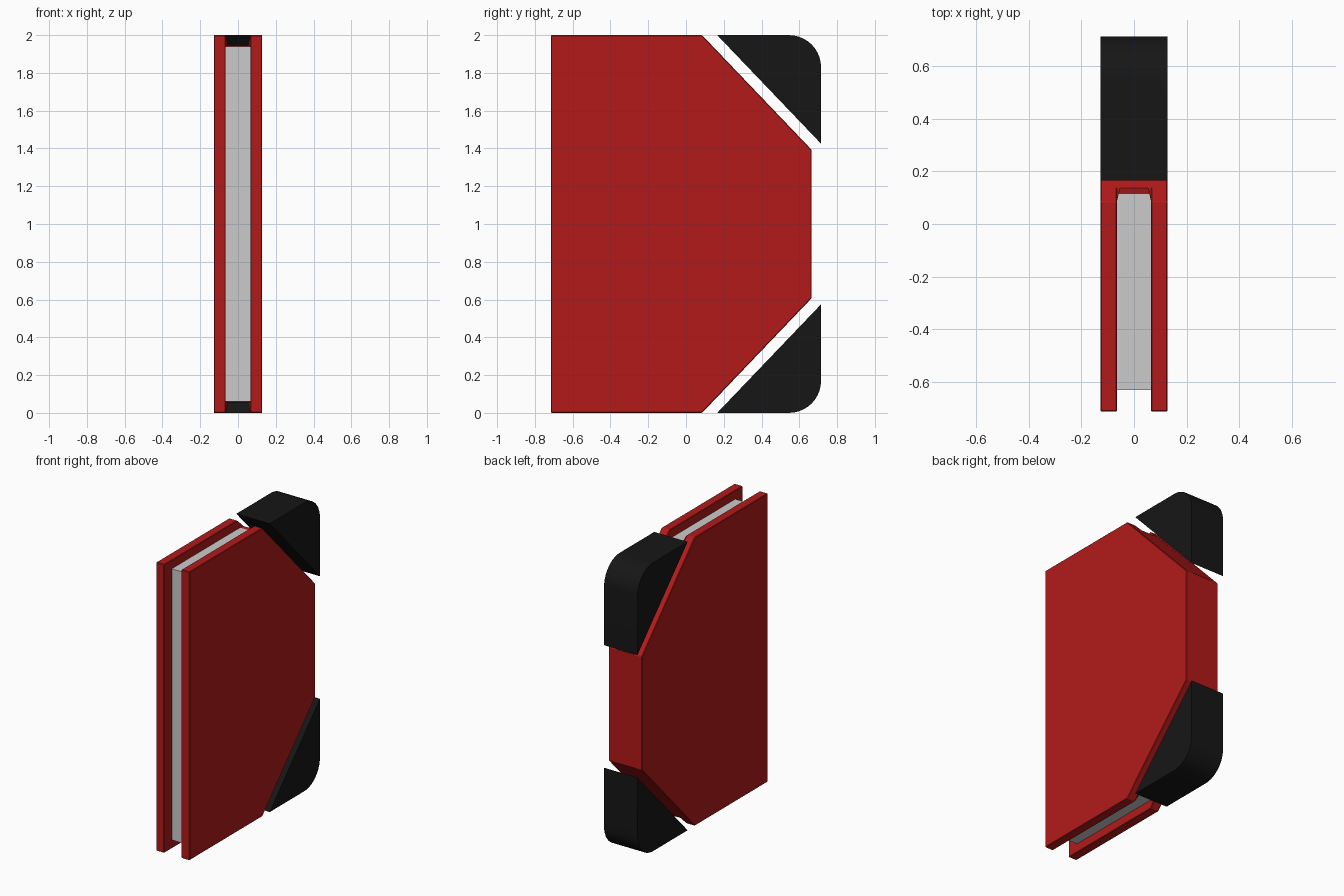
import bpy, bmesh, math

if "Cube" in bpy.data.objects:
    bpy.data.objects.remove(bpy.data.objects["Cube"])

W, IN = 0.128, 0.065          # outer and inner half thickness


def material(name, color):
    m = bpy.data.materials.new(name)
    m.diffuse_color = color
    m.use_nodes = True
    m.node_tree.nodes["Principled BSDF"].inputs["Base Color"].default_value = m.diffuse_color
    return m


red = material("red_cover", (0.45, 0.01, 0.01, 1))
black = material("black_corner", (0.008, 0.008, 0.008, 1))


def prism(name, profile, x0, x1, mat=None, bevel=0.0):
    """Extrude a (y, z) profile along x."""
    bm = bmesh.new()
    face = bm.faces.new([bm.verts.new((x0, y, z)) for y, z in profile])
    geo = bmesh.ops.extrude_face_region(bm, geom=[face])["geom"]
    bmesh.ops.translate(bm, vec=(x1 - x0, 0, 0),
                        verts=[v for v in geo if isinstance(v, bmesh.types.BMVert)])
    bmesh.ops.recalc_face_normals(bm, faces=bm.faces)
    mesh = bpy.data.meshes.new(name)
    bm.to_mesh(mesh)
    bm.free()
    ob = bpy.data.objects.new(name, mesh)
    bpy.context.collection.objects.link(ob)
    if mat:
        mesh.materials.append(mat)
    if bevel:
        mod = ob.modifiers.new("edge", "BEVEL")
        mod.width, mod.segments, mod.limit_method = bevel, 1, "ANGLE"
    return ob


def mirrored(half):
    """Complete an upper half profile by reflecting it about z = 1."""
    return half + [(y, 2 - z) for y, z in reversed(half)]


# Front and back covers with cut corners
cover = mirrored([(-0.715, 2), (0.085, 2), (0.665, 1.393)])
prism("right_cover", cover, IN, W, red, 0.004)
prism("left_cover", cover, -W, -IN, red, 0.004)

# Spine wall following the cut corners
outer = [(0.137, 1.945), (0.665, 1.393)]
inner = [(0.07, 1.93), (0.60, 1.37)]
wall = mirrored(outer) + mirrored(inner)[::-1]
prism("spine", wall, -IN - 0.004, IN + 0.004, red)

# Page block
prism("pages", mirrored([(-0.633, 1.94), (0.135, 1.94), (0.62, 1.39)]), -IN, IN)

# Small gussets where the spine wall meets the covers
for side in (-1, 1):
    for end, top in (("upper", True), ("lower", False)):
        pts = [(IN, 0.085, 2), (IN, 0.137, 1.945), (0.054, 0.137, 1.945), (IN, 0.085, 1.94)]
        pts = [(side * x, y, z if top else 2 - z) for x, y, z in pts]
        mesh = bpy.data.meshes.new("gusset")
        mesh.from_pydata(pts, [], [(0, 1, 2), (0, 2, 3), (0, 3, 1), (1, 3, 2)])
        bm = bmesh.new()
        bm.from_mesh(mesh)
        bmesh.ops.recalc_face_normals(bm, faces=bm.faces)
        bm.to_mesh(mesh)
        bm.free()
        mesh.materials.append(red)
        ob = bpy.data.objects.new(f"{end}_gusset", mesh)
        bpy.context.collection.objects.link(ob)

# Rounded corner guards
R, N = 0.17, 10
arc = [(0.715 - R + R * math.sin(a), 2 - R + R * math.cos(a))
       for a in (math.pi / 2 * i / N for i in range(N + 1))]
guard = [(0.165, 2)] + arc + [(0.715, 1.425)]
for name, prof in (("upper_corner_guard", guard),
                   ("lower_corner_guard", [(y, 2 - z) for y, z in guard])):
    ob = prism(name, prof, -W, W, black)
    bpy.ops.object.select_all(action="DESELECT")
    ob.select_set(True)
    bpy.context.view_layer.objects.active = ob
    bpy.ops.object.shade_smooth_by_angle(angle=math.radians(30))
